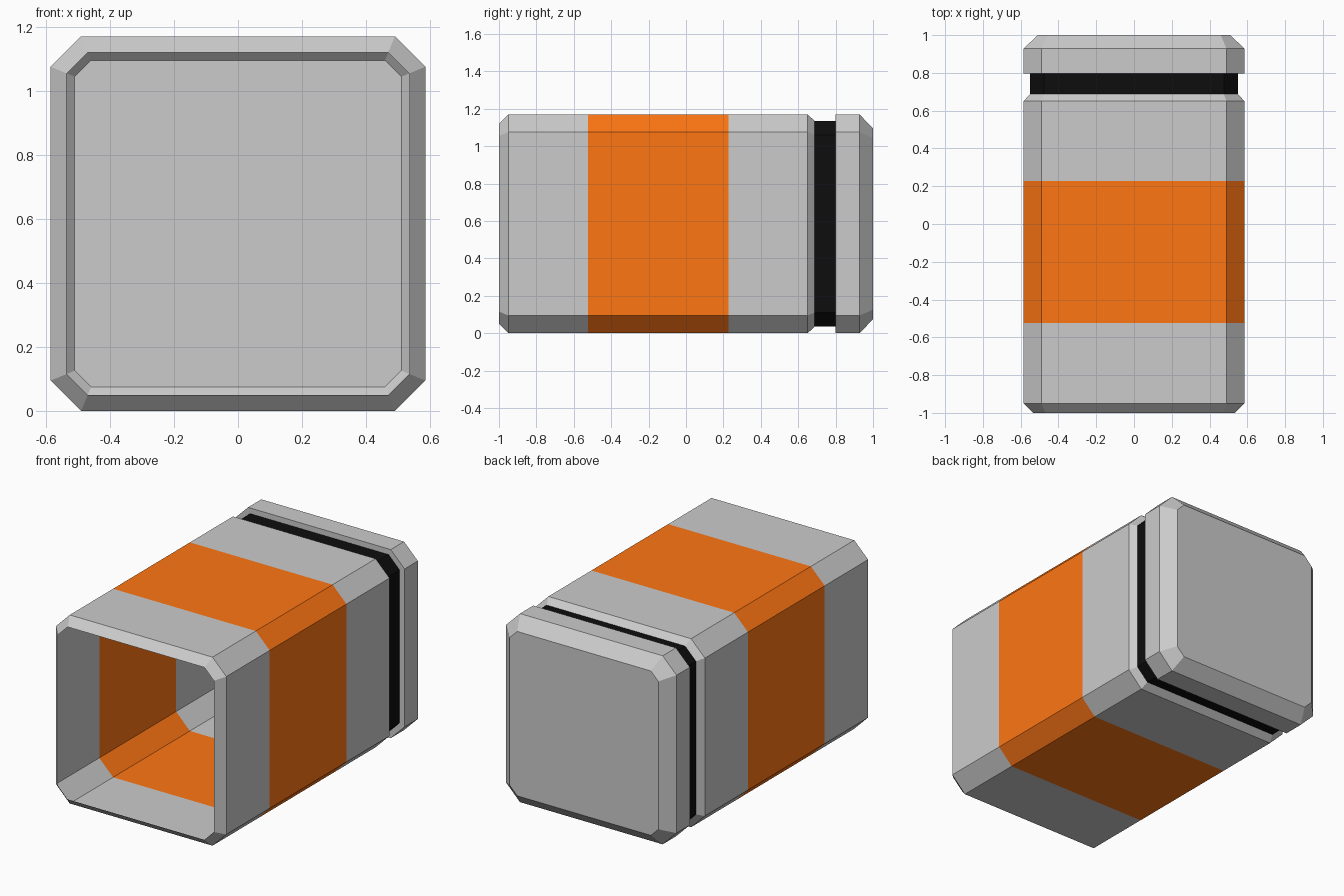
import bpy, bmesh
from math import tan, pi

if "Cube" in bpy.data.objects:
    bpy.data.objects.remove(bpy.data.objects["Cube"])

HALF, CHAMFER = 0.585, 0.095  # half width and corner chamfer of the section


def material(name, rgb):
    mat = bpy.data.materials.new(name)
    mat.diffuse_color = (*rgb, 1)
    mat.use_nodes = True
    mat.node_tree.nodes["Principled BSDF"].inputs["Base Color"].default_value = mat.diffuse_color
    return mat


def section(inset):
    """Octagonal section, offset evenly inwards, counter-clockwise from the front."""
    h = HALF - inset
    c = HALF - CHAMFER - inset * tan(pi / 8)
    return [(h, -c), (h, c), (c, h), (-c, h), (-h, c), (-h, -c), (-c, -h), (c, -h)]


def loft(name, stations, mat=None, cap_back=False):
    """Thin shell through (y, inset) stations, running front to back."""
    bm = bmesh.new()
    rings = [[bm.verts.new((x, y, z + HALF)) for x, z in section(inset)]
             for y, inset in stations]
    for a, b in zip(rings, rings[1:]):
        for i in range(8):
            j = (i + 1) % 8
            bm.faces.new((a[i], b[i], b[j], a[j]))
    if cap_back:
        bm.faces.new(rings[-1][::-1])
    mesh = bpy.data.meshes.new(name)
    bm.to_mesh(mesh)
    bm.free()
    obj = bpy.data.objects.new(name, mesh)
    bpy.context.collection.objects.link(obj)
    if mat:
        mesh.materials.append(mat)
    return obj


orange = material("orange", (1.0, 0.18, 0.007))
black = material("black", (0.004, 0.004, 0.004))

# Open front end with tapered rim
loft("front_shell", [(-1, 0.05), (-0.95, 0), (-0.525, 0)])
# Coloured stripe around the middle
loft("orange_band", [(-0.525, 0), (0.228, 0)], orange)
# Rear of the body, tapering into the groove
loft("rear_shell", [(0.228, 0), (0.65, 0), (0.688, 0.035)])
# Recessed seal
loft("seal_groove", [(0.688, 0.035), (0.798, 0.035)], black)
# Closed end cap with flange and bevelled back
loft("end_cap", [(0.798, 0.035), (0.798, 0), (0.928, 0), (1, 0.075)], cap_back=True)
